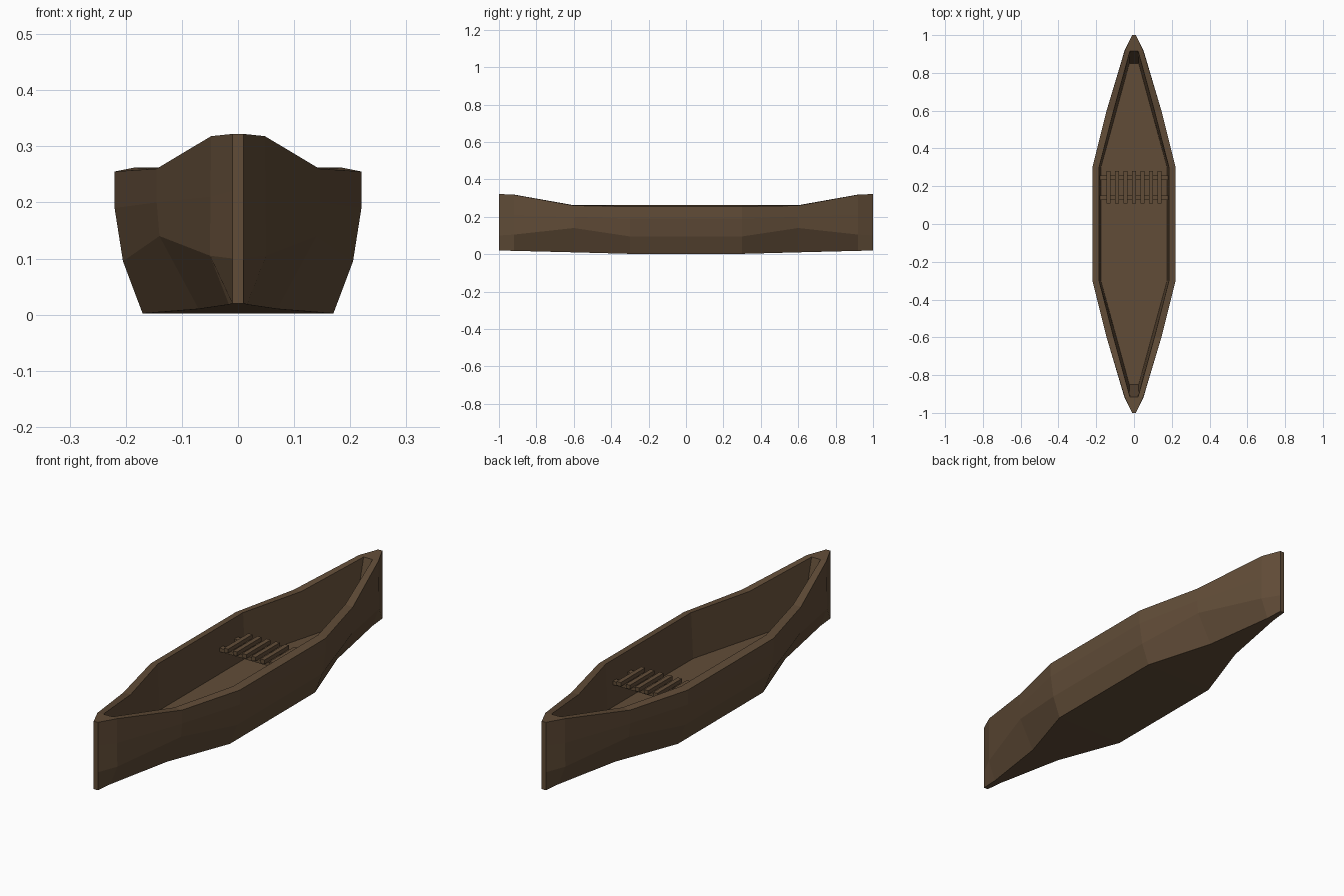
import bpy, bmesh

if "Cube" in bpy.data.objects:
    bpy.data.objects.remove(bpy.data.objects["Cube"])

wood = bpy.data.materials.new("dark brown wood")
wood.diffuse_color = (0.12, 0.073, 0.039, 1)
wood.use_nodes = True
wood.node_tree.nodes["Principled BSDF"].inputs["Base Color"].default_value = wood.diffuse_color


def finish(bm, name):
    bmesh.ops.recalc_face_normals(bm, faces=bm.faces)
    me = bpy.data.meshes.new(name)
    bm.to_mesh(me)
    bm.free()
    me.materials.append(wood)
    ob = bpy.data.objects.new(name, me)
    bpy.context.collection.objects.link(ob)
    return ob


def box(bm, x0, x1, y0, y1, z0, z1):
    v = bmesh.ops.create_cube(bm, size=1)["verts"]
    for p in v:
        p.co = ((x0 + x1) / 2 + p.co.x * (x1 - x0),
                (y0 + y1) / 2 + p.co.y * (y1 - y0),
                (z0 + z1) / 2 + p.co.z * (z1 - z0))


# Half stations from midships to the tip: y, then (x, z) of rim, knuckle, chine, bottom
outer = [
    (0.30, [(0.22, 0.255), (0.22, 0.19), (0.205, 0.095), (0.17, 0.002)]),
    (0.60, [(0.145, 0.26), (0.145, 0.20), (0.14, 0.14), (0.07, 0.010)]),
    (0.92, [(0.048, 0.318), (0.049, 0.21), (0.05, 0.105), (0.016, 0.018)]),
    (1.00, [(0.01, 0.322), (0.01, 0.22), (0.01, 0.10), (0.01, 0.020)]),
]
# Inner skin: rim (x, y, z) and floor (x, y, z)
inner = [
    ((0.185, 0.30, 0.262), (0.175, 0.30, 0.06)),
    ((0.108, 0.60, 0.262), (0.093, 0.60, 0.06)),
    ((0.022, 0.915, 0.318), (0.025, 0.85, 0.06)),
]

bm = bmesh.new()
out_rows, in_rows = [], []
for s, order in ((-1, reversed), (1, list)):
    for y, pts in order(outer):
        half = [(x, s * y, z) for x, z in pts]
        row = half + [(-x, yy, z) for x, yy, z in reversed(half)]
        out_rows.append([bm.verts.new(p) for p in row])
    for rim, floor in order(inner):
        half = [(p[0], s * p[1], p[2]) for p in (rim, floor)]
        row = half + [(-x, yy, z) for x, yy, z in reversed(half)]
        in_rows.append([bm.verts.new(p) for p in row])

# Outer and inner skins
for rows in (out_rows, in_rows):
    for a, b in zip(rows, rows[1:]):
        for i in range(len(a) - 1):
            bm.faces.new((a[i], a[i + 1], b[i + 1], b[i]))
    bm.faces.new(rows[0])
    bm.faces.new(rows[-1])
# Rim between the skins
for k in (0, -1):
    for i in range(5):
        bm.faces.new((out_rows[i + 1][k], out_rows[i + 2][k],
                      in_rows[i + 1][k], in_rows[i][k]))
# Small end decks
for tip, nxt, inn in ((out_rows[0], out_rows[1], in_rows[0]),
                      (out_rows[-1], out_rows[-2], in_rows[-1])):
    bm.faces.new((tip[0], nxt[0], nxt[-1], tip[-1]))
    bm.faces.new((nxt[0], inn[0], inn[-1], nxt[-1]))
finish(bm, "hull")

# Seat: slats over two cross bars
bm = bmesh.new()
for i in range(7):
    x = (i - 3) * 0.045
    box(bm, x - 0.01, x + 0.01, 0.108, 0.28, 0.17, 0.188)
finish(bm, "seat_slats")

bm = bmesh.new()
for y in (0.14, 0.245):
    box(bm, -0.182, 0.182, y - 0.012, y + 0.012, 0.155, 0.171)
finish(bm, "seat_bars")
